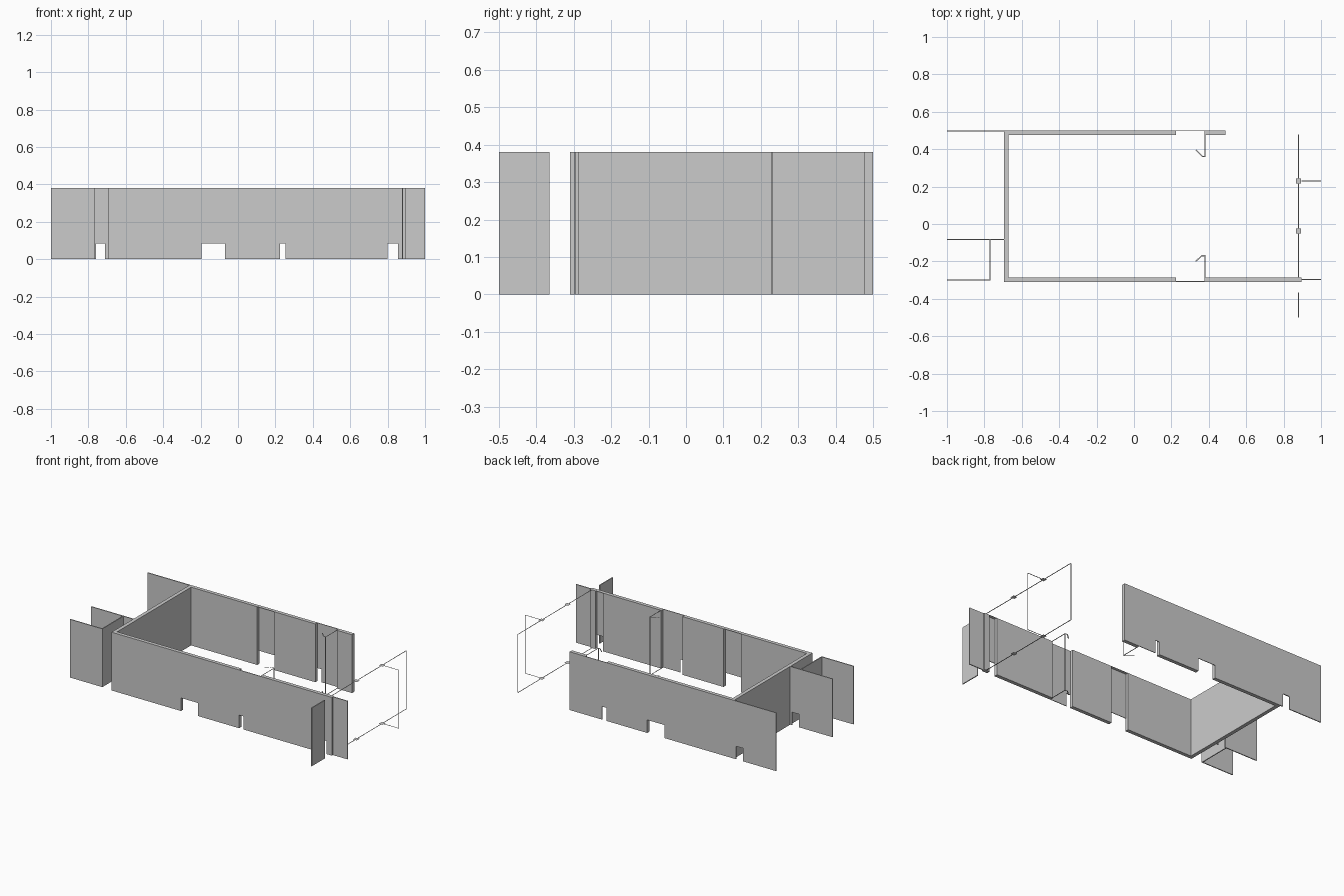
import bpy, bmesh
from mathutils import Vector

if "Cube" in bpy.data.objects:
    bpy.data.objects.remove(bpy.data.objects["Cube"])

H = 0.38      # wall height
NOTCH = 0.085 # height of the low openings
T = 0.006     # thin partition thickness


def make(name, build):
    bm = bmesh.new()
    build(bm)
    me = bpy.data.meshes.new(name)
    bm.to_mesh(me)
    bm.free()
    ob = bpy.data.objects.new(name, me)
    bpy.context.collection.objects.link(ob)
    return ob


def quad(bm, pts):
    bm.faces.new([bm.verts.new(p) for p in pts])


def box(bm, x0, x1, y0, y1, z0=0.0, z1=H):
    r = bmesh.ops.create_cube(bm, size=1)
    for v in r["verts"]:
        v.co = ((x0 + x1) / 2 + v.co.x * (x1 - x0),
                (y0 + y1) / 2 + v.co.y * (y1 - y0),
                (z0 + z1) / 2 + v.co.z * (z1 - z0))


# Long wall: thick segments, and thin outer panels across the openings
def long_wall(name, inner, outer, segments, panels, caps):
    skin = outer + (0.004 if inner > outer else -0.004)
    lo, hi = min(inner, outer), max(inner, outer)

    def build(bm):
        for a, b in segments:
            box(bm, a, b, lo, hi)
        for a, b, z in panels:
            box(bm, a, b, min(skin, outer), max(skin, outer), z)
        for a, b in caps:
            quad(bm, [(a, lo, H), (b, lo, H), (b, hi, H), (a, hi, H)])
    make(name, build)


long_wall("back_wall", 0.476, 0.50,
          [(-0.672, -0.195), (-0.07, 0.225), (0.38, 0.49)],
          [(-0.195, -0.07, NOTCH), (0.225, 0.255, NOTCH), (0.255, 0.38, 0)],
          [(-0.195, -0.07)])
long_wall("front_wall", -0.286, -0.31,
          [(-0.672, -0.195), (-0.07, 0.225), (0.38, 0.80), (0.855, 0.895)],
          [(-0.195, -0.07, NOTCH), (0.225, 0.255, NOTCH), (0.255, 0.38, 0),
           (0.80, 0.855, NOTCH)],
          [(-0.195, -0.07), (0.80, 0.855)])
make("left_wall", lambda bm: box(bm, -0.696, -0.672, -0.31, 0.50))


# Thin partitions on the left, two with a low opening
def notched(y):
    def build(bm):
        box(bm, -1, -0.76, y - T / 2, y + T / 2)
        box(bm, -0.76, -0.71, y - T / 2, y + T / 2, NOTCH)
        box(bm, -0.71, -0.696, y - T / 2, y + T / 2)
    return build


make("left_back_partition", notched(0.497))
make("left_middle_partition", notched(-0.083))
make("left_cross_partition", lambda bm: box(bm, -0.773, -0.767, -0.303, -0.086))
make("left_front_partition", lambda bm: box(bm, -1, -0.773, -0.303, -0.297))

# Thin partitions on the right
make("right_front_partition", lambda bm: box(bm, 0.895, 1, -0.30, -0.294))
make("right_stub_partition", lambda bm: box(bm, 0.877, 0.883, -0.50, -0.365))


# Open partition: only top, bottom and end strips, no side faces
def open_wall(name, p, q, width=T, end=True):
    p, q = Vector((*p, 0)), Vector((*q, 0))
    d = (q - p).normalized()
    n = Vector((-d.y, d.x, 0)) * width / 2
    up = Vector((0, 0, H))

    def build(bm):
        quad(bm, [p + n, q + n, q - n, p - n])
        quad(bm, [p - n + up, q - n + up, q + n + up, p + n + up])
        if end:
            quad(bm, [q - n, q + n, q + n + up, q - n + up])
    make(name, build)


open_wall("right_open_partition", (0.88, -0.286), (0.88, 0.478))
open_wall("right_open_branch", (0.895, 0.23), (1.0, 0.23))
for i, y in enumerate((0.23, -0.037)):
    open_wall(f"post_cap_{i + 1}", (0.866, y), (0.894, y), 0.028, False)

# Door leaves with a bent tip
for side, y0, y1, tip in (("back", 0.496, 0.36, [(0.368, 0.36), (0.33, 0.396)]),
                          ("front", -0.306, -0.17, [(0.362, -0.17), (0.33, -0.20)])):
    open_wall(side + "_door_leaf", (0.38, y0), (0.38, y1))
    open_wall(side + "_door_fold", (0.383, y1), tip[0], T, False)
    open_wall(side + "_door_tip", tip[0], tip[1], T, False)
